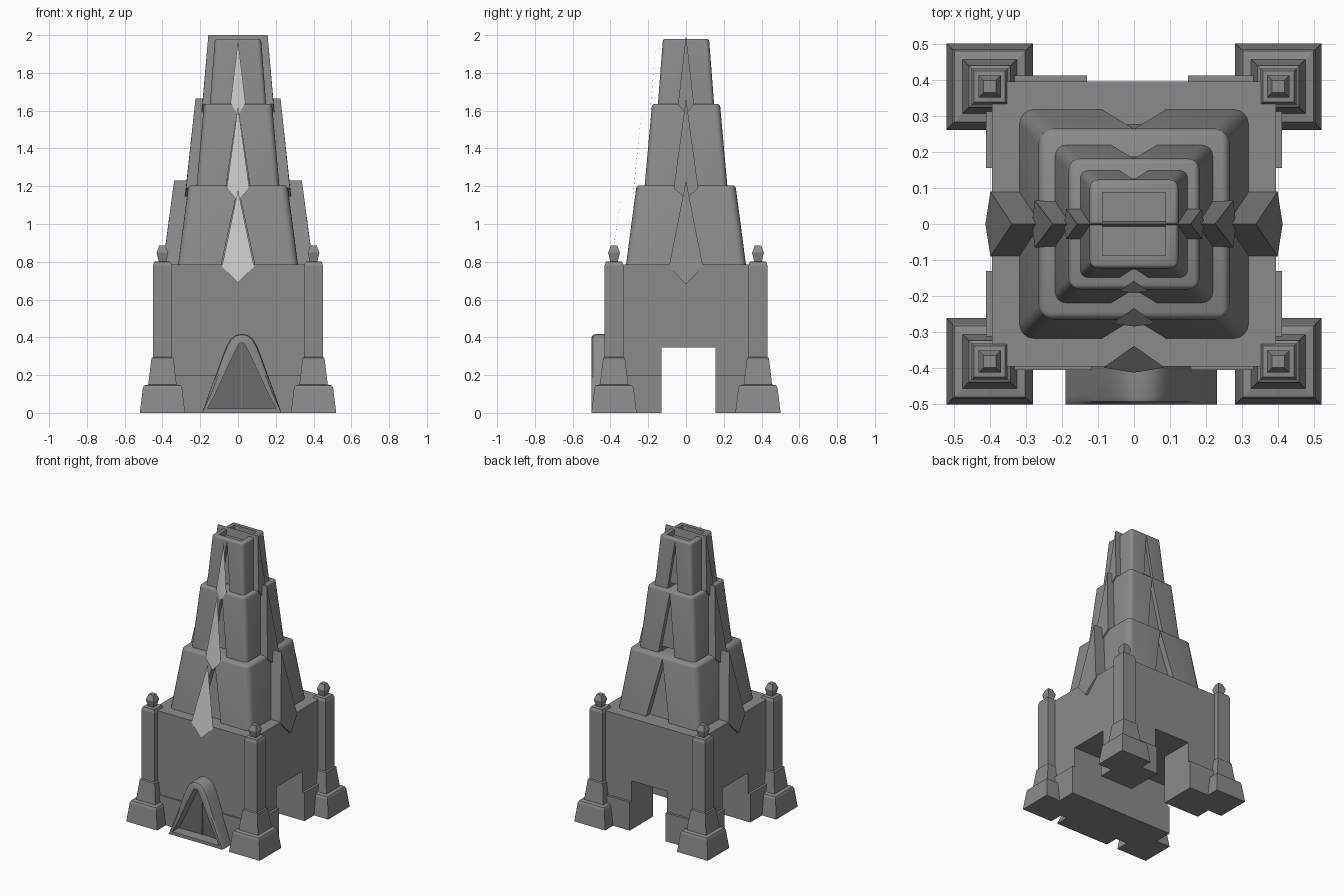
import bpy, bmesh
from mathutils import Vector

if "Cube" in bpy.data.objects:
    bpy.data.objects.remove(bpy.data.objects["Cube"])


def material(name, v):
    m = bpy.data.materials.new(name)
    m.diffuse_color = (v, v, v, 1)
    m.use_nodes = True
    m.node_tree.nodes["Principled BSDF"].inputs["Base Color"].default_value = m.diffuse_color
    return m


STONE = material("dark_stone", .26)
LIGHT = material("light_plate", .95)
PANEL = material("door_dark", .15)


def make(name, verts, faces, mat=STONE):
    me = bpy.data.meshes.new(name)
    bm = bmesh.new()
    vs = [bm.verts.new(v) for v in verts]
    for f in faces:
        bm.faces.new([vs[i] for i in f])
    bmesh.ops.recalc_face_normals(bm, faces=bm.faces)
    bm.to_mesh(me)
    bm.free()
    me.materials.append(mat)
    ob = bpy.data.objects.new(name, me)
    bpy.context.collection.objects.link(ob)
    return ob


def loft(name, rings, mat=STONE):
    """Skin a list of equal-length rings and cap both ends."""
    n = len(rings[0])
    faces = [tuple(range(n)), tuple(range((len(rings) - 1) * n, len(rings) * n))]
    for r in range(len(rings) - 1):
        for i in range(n):
            j = (i + 1) % n
            faces.append((r * n + i, r * n + j, (r + 1) * n + j, (r + 1) * n + i))
    return make(name, [v for ring in rings for v in ring], faces, mat)


def rect(x0, x1, y0, y1, z):
    return [(x0, y0, z), (x1, y0, z), (x1, y1, z), (x0, y1, z)]


def box(name, x0, x1, y0, y1, z0, z1, mat=STONE):
    return loft(name, [rect(x0, x1, y0, y1, z0), rect(x0, x1, y0, y1, z1)], mat)


def select(ob):
    bpy.ops.object.select_all(action='DESELECT')
    bpy.context.view_layer.objects.active = ob
    ob.select_set(True)


def apply_mods(ob):
    select(ob)
    for m in list(ob.modifiers):
        bpy.ops.object.modifier_apply(modifier=m.name)


def cut(ob, cutters):
    for c in cutters:
        m = ob.modifiers.new("cut", 'BOOLEAN')
        m.operation = 'DIFFERENCE'
        m.solver = 'EXACT'
        m.object = c
    apply_mods(ob)
    for c in cutters:
        bpy.data.objects.remove(c, do_unlink=True)


def smooth(ob, angle=0.6):
    select(ob)
    bpy.ops.object.shade_smooth_by_angle(angle=angle)


# Main hall with a side-to-side passage and a back passage
hall = box("hall", -.393, .393, -.395, .395, 0, .785)
cut(hall, [box("side_cutter", -1, 1, -.13, .155, -.1, .345),
           box("back_cutter", -.13, .15, 0, 1, -.1, .345)])

# Low plinths around the feet of the hall
box("front_plinth", -.41, .41, -.405, -.13, 0, .2)
box("back_left_plinth", -.41, -.13, .155, .412, 0, .2)
box("back_right_plinth", .15, .41, .155, .412, 0, .2)

# Corner pillars with stepped base, shaft and finial
pillar = [(0, .12), (.13, .104), (.145, .098), (.15, .075), (.29, .058), (.295, .05),
          (.31, .05), (.78, .05), (.8, .043), (.802, .02), (.848, .031), (.885, .017)]
for sx, nx in ((-1, "left"), (1, "right")):
    for sy, ny in ((-1, "front"), (1, "back")):
        cx, cy = sx * .4, sy * .381
        loft(f"{ny}_{nx}_pillar",
             [rect(cx - r, cx + r, cy - r, cy + r, z) for z, r in pillar])

# Three tapering rounded tiers, each with a pointed slot in every side
tiers = [("lower_tier", .78, 1.205, .318, .262, .09),
         ("middle_tier", 1.19, 1.635, .22, .18, .065),
         ("upper_tier", 1.62, 1.98, .15, .122, .042)]
for name, z0, z1, r0, r1, w in tiers:
    tier = loft(name, [rect(-r0, r0, -r0, r0, z0), rect(-r1, r1, -r1, r1, z1)])
    me = tier.data
    wl = me.attributes.new("bevel_weight_edge", 'FLOAT', 'EDGE')
    for e in me.edges:
        highs = [me.vertices[i].co.z > z1 - .01 for i in e.vertices]
        wl.data[e.index].value = .45 if all(highs) else (1 if any(highs) else 0)
    b = tier.modifiers.new("round", 'BEVEL')
    b.limit_method = 'WEIGHT'
    b.width = .1 * r0 + .008
    b.segments = 4
    apply_mods(tier)
    cutters = []
    for k in range(4):
        def turn(p):
            x, y, z = p
            for _ in range(k):
                x, y = -y, x
            return (x, y, z)
        d = .13 * r0
        rings = [[turn((-w, -r0 + o, z0 - .001)), turn((w, -r0 + o, z0 - .001)),
                  turn((0, -r1 + o, z1 - .012))] for o in (-.05, d)]
        cutters.append(loft("slot_cutter", rings))
    # Dark gap under the slot infill, and a shallow hollow in the summit
    if name != "lower_tier":
        cutters.append(box("gap_cutter", -w * .85, w * .85, -1, 1, z0 + .015, z0 + .05))
    if name == "upper_tier":
        cutters.append(box("summit_cutter", -.087, .087, -.087, .087, 1.945, 2.1))
    cut(tier, cutters)
    smooth(tier)

# Kite-shaped spikes running through the tower from side to side
# (top z, top x, wide z, wide x, half width, bottom z, bottom x)
spikes = [("lower_spike", 1.23, .338, .775, .398, .09, .68, .412),
          ("middle_spike", 1.665, .225, 1.19, .275, .065, 1.13, .283),
          ("upper_spike", 2.0, .157, 1.635, .188, .042, 1.58, .194)]
for name, tz, tx, wz, wx, w, bz, bx in spikes:
    loft(name, [[(s * tx, 0, tz), (s * wx, w, wz), (s * bx, 0, bz), (s * wx, -w, wz)]
                for s in (-1, 1)])

# Thin pale kite plates floating in front of the tower
plates = [("lower_plate", 1.18, -.338, .775, -.398, .085, .69, -.412),
          ("middle_plate", 1.625, -.233, 1.19, -.276, .06, 1.12, -.284),
          ("upper_plate", 1.97, -.158, 1.64, -.186, .04, 1.58, -.192)]
for name, tz, ty, wz, wy, w, bz, by in plates:
    p = make(name, [(0, ty, tz), (-w, wy, wz), (0, by, bz), (w, wy, wz)],
             [(0, 1, 2), (0, 2, 3)], LIGHT)
    if p.data.polygons[0].normal.y > 0:
        p.data.flip_normals()

# Pointed doorway: rounded surround with a recessed front
half = [(.21, 0), (.175, .1), (.138, .2), (.1, .305), (.08, .355), (.06, .39), (.032, .412)]
outline = half + [(0, .418)] + [(-x, z) for x, z in reversed(half)]
inner = [(.183, .022), (.145, .09), (.115, .155), (.085, .22), (.055, .285), (.03, .335), (.012, .368)]
inner = inner + [(0, .37)] + [(-x, z) for x, z in reversed(inner)]


def ring(y, t):
    """Blend between outer (t=0) and inner (t=1) outline, feet kept on the ground."""
    pts = []
    for a, b in zip(outline, inner):
        p = Vector(a).lerp(Vector(b), t)
        if a[1] == 0 and t < 1:
            p = Vector(a)
        pts.append((.02 + p.x, y, p.y))
    return pts


door = loft("doorway", [ring(-.38, 0), ring(-.475, 0), ring(-.492, .1), ring(-.5, .35),
                        ring(-.5, 1), ring(-.42, 1)])
smooth(door)

# Two dark door leaves folded inward to a centre seam
leaf = [(.02 + x, -.427, z) for x, z in inner]
make("door_leaves", leaf + [(.02, -.422, .022)],
     [tuple(range(0, 8)) + (15,), tuple(range(7, 15)) + (15,)], PANEL).data.flip_normals()
for p in bpy.data.objects["door_leaves"].data.polygons[:1]:
    if p.normal.y > 0:
        bpy.data.objects["door_leaves"].data.flip_normals()
box("door_seam", .018, .022, -.43, -.415, .022, .36)
